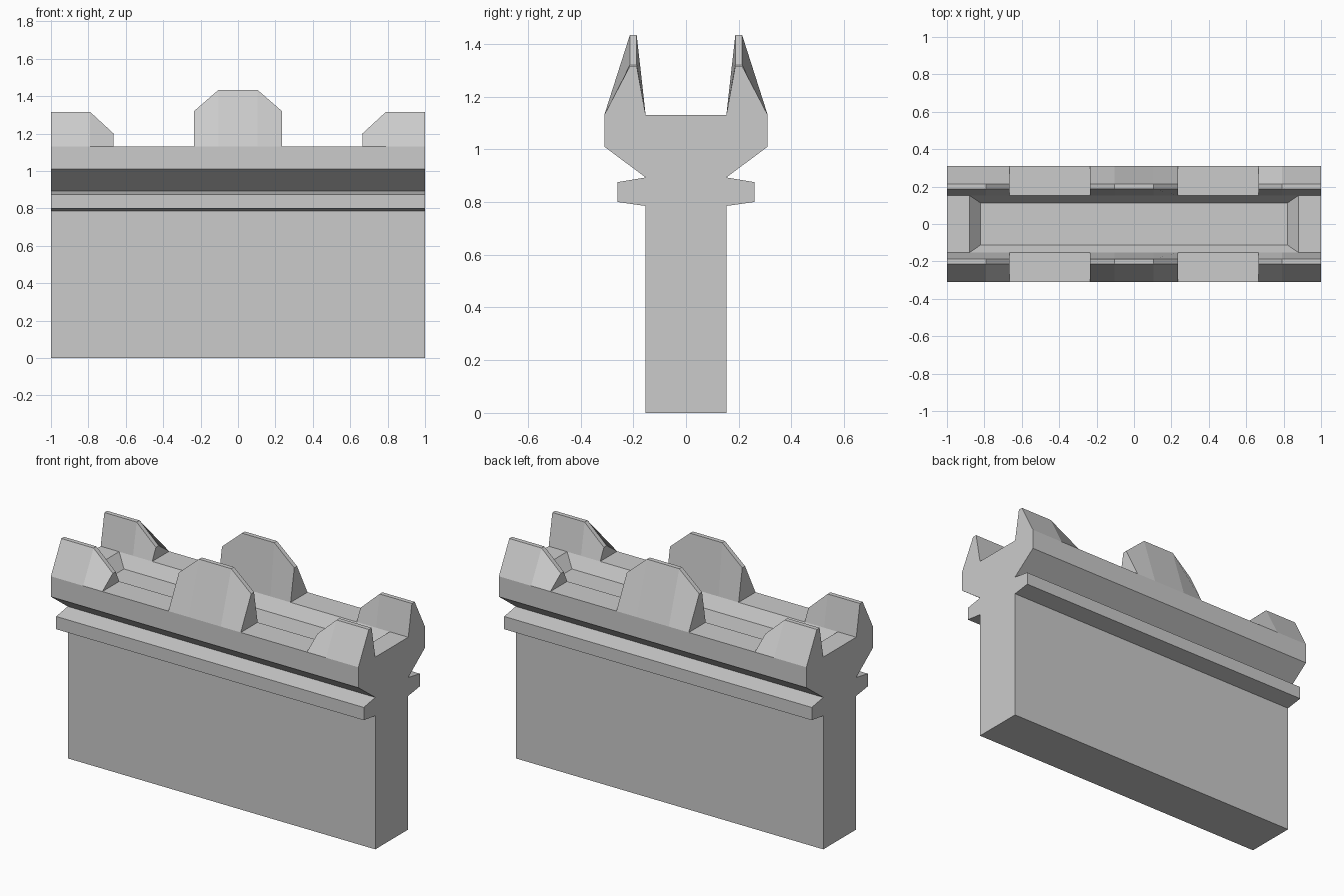
import bpy, bmesh

if "Cube" in bpy.data.objects:
    bpy.data.objects.remove(bpy.data.objects["Cube"])

TOP = 1.13      # battlement deck height
FLOOR = 1.06    # sunken walkway height


def finish(name, bm):
    bmesh.ops.remove_doubles(bm, verts=bm.verts, dist=0.0005)
    bmesh.ops.recalc_face_normals(bm, faces=bm.faces)
    mesh = bpy.data.meshes.new(name)
    bm.to_mesh(mesh)
    bm.free()
    obj = bpy.data.objects.new(name, mesh)
    bpy.context.collection.objects.link(obj)
    return obj


# Wall: half profile (y, z) mirrored, swept along x, open at the deck
half = [(0.153, 0), (0.153, 0.785), (0.26, 0.80), (0.26, 0.875),
        (0.153, 0.893), (0.31, 1.01), (0.31, TOP)]
profile = half + [(-y, z) for y, z in reversed(half)]
bm = bmesh.new()
ends = [[bm.verts.new((x, y, z)) for y, z in profile] for x in (-1, 1)]
n = len(profile)
for ring in ends:
    bm.faces.new(ring)
for i in range(n):
    j = (i + 1) % n
    if i != len(half) - 1:
        bm.faces.new((ends[0][i], ends[0][j], ends[1][j], ends[1][i]))

# Deck and sunken walkway: nested rectangles joined by quads
rings = []
for hx, hy, z in [(1, 0.31, TOP), (0.88, 0.153, TOP), (0.82, 0.112, FLOOR)]:
    rings.append([bm.verts.new((sx * hx, sy * hy, z))
                  for sx, sy in ((-1, -1), (1, -1), (1, 1), (-1, 1))])
for a, b in zip(rings, rings[1:]):
    for i in range(4):
        j = (i + 1) % 4
        bm.faces.new((a[i], a[j], b[j], b[i]))
bm.faces.new(rings[-1])
finish("wall", bm)


def merlon(name, outline, side):
    """Tapered tooth; outline lists (x, top z) columns above the deck."""
    bm = bmesh.new()
    cols = []
    for x, z in outline:
        cols.append([bm.verts.new((x, side * y, h)) for y, h in
                     ((0.31, TOP), (0.213, z), (0.187, z), (0.153, TOP))])
    for a, b in zip(cols, cols[1:]):
        for i in range(4):
            j = (i + 1) % 4
            bm.faces.new((a[i], a[j], b[j], b[i]))
    bm.faces.new(cols[0])
    bm.faces.new(cols[-1])
    finish(name, bm)


# Merlons: whole one in the centre, half ones at each end, on both sides
centre = [(-0.235, 1.32), (-0.105, 1.433), (0.105, 1.433), (0.235, 1.32)]
end = [(0.665, 1.20), (0.79, 1.315), (1.0, 1.315)]
for side, label in ((-1, "front"), (1, "back")):
    merlon(label + "_centre_merlon", centre, side)
    merlon(label + "_right_merlon", end, side)
    merlon(label + "_left_merlon", [(-x, z) for x, z in end], side)
